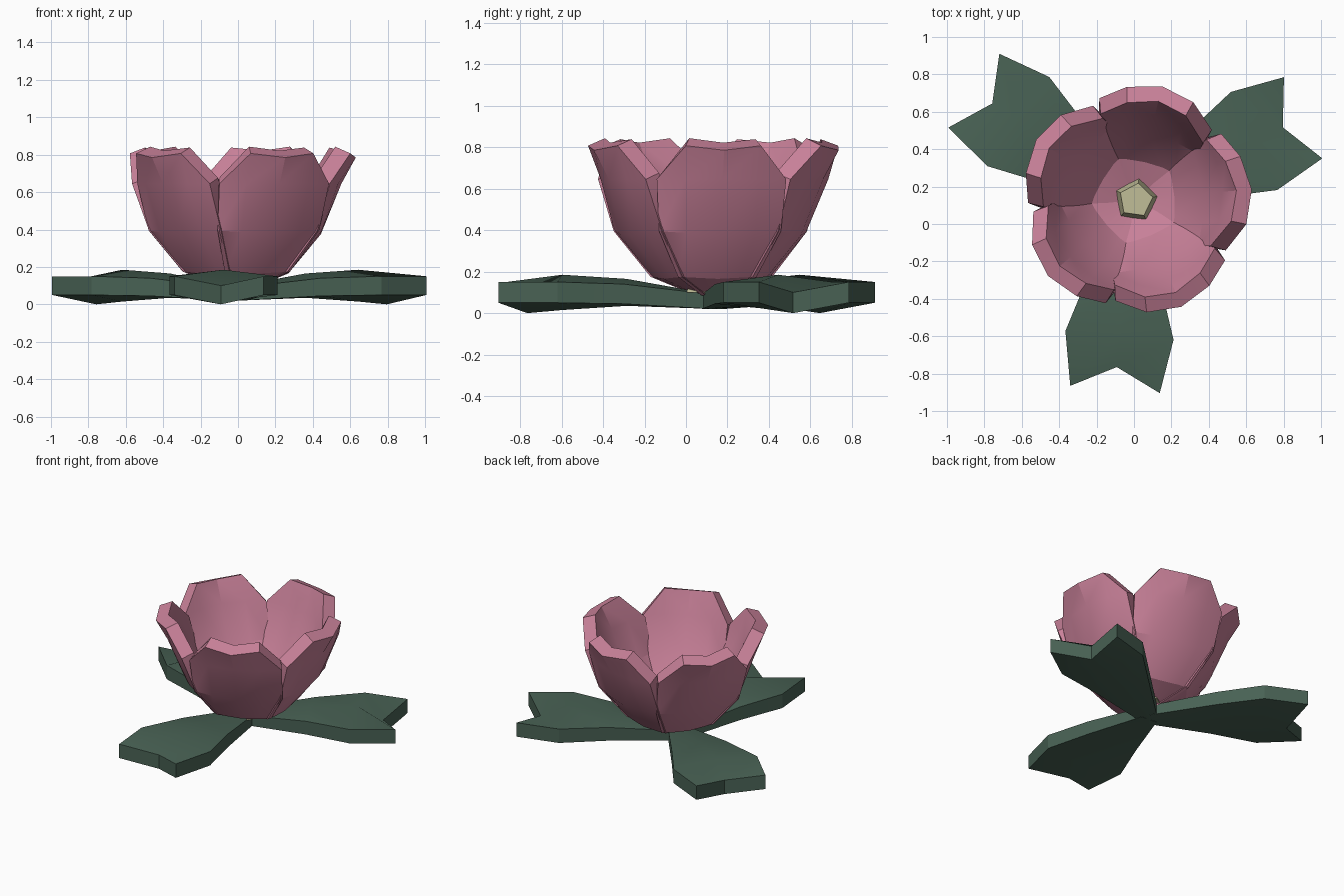
import bpy, bmesh, math

if "Cube" in bpy.data.objects:
    bpy.data.objects.remove(bpy.data.objects["Cube"])


def material(name, rgb):
    m = bpy.data.materials.new(name)
    m.diffuse_color = (*rgb, 1)
    m.use_nodes = True
    m.node_tree.nodes["Principled BSDF"].inputs["Base Color"].default_value = m.diffuse_color
    return m


PINK = material("petal pink", (0.585, 0.22, 0.32))
GREEN = material("leaf green", (0.065, 0.12, 0.088))
CREAM = material("pale olive", (0.53, 0.51, 0.31))


def finish(bm, name, mat, centre, angle, smooth, thickness=0):
    bmesh.ops.recalc_face_normals(bm, faces=bm.faces[:])
    me = bpy.data.meshes.new(name)
    bm.to_mesh(me)
    bm.free()
    me.materials.append(mat)
    ob = bpy.data.objects.new(name, me)
    ob.location = (*centre, 0)
    ob.rotation_euler.z = math.radians(angle)
    bpy.context.collection.objects.link(ob)
    bpy.ops.object.select_all(action='DESELECT')
    ob.select_set(True)
    bpy.context.view_layer.objects.active = ob
    if thickness:
        sol = ob.modifiers.new("thickness", 'SOLIDIFY')
        sol.thickness = thickness
        sol.offset = -1
        bpy.ops.object.convert(target='MESH')
    bpy.ops.object.shade_smooth_by_angle(angle=math.radians(smooth))
    return ob


# Leaves: ridged blades with a notched end
# (edge radius, ridge radius, half width, edge top, ridge top, edge bottom, ridge bottom)
LEAF = [(0.0, 0.0, 0.06, 0.09, 0.09, 0.02, 0.02),
        (0.42, 0.42, 0.19, 0.14, 0.165, 0.045, 0.035),
        (0.73, 0.73, 0.29, 0.15, 0.185, 0.05, 0.015),
        (1.02, 0.90, 0.24, 0.15, 0.10, 0.05, 0.0)]


def leaf(k):
    bm = bmesh.new()
    loops = []
    for re, rm, w, te, tm, be, bt in LEAF:
        loops.append([bm.verts.new(p) for p in (
            (re, w, te), (rm, 0, tm), (re, -w, te), (re, -w, be), (rm, 0, bt), (re, w, be))])
    for a, b in zip(loops, loops[1:]):
        for i in range(6):
            j = (i + 1) % 6
            bm.faces.new((a[i], a[j], b[j], b[i]))
    for e in (loops[0], loops[-1]):            # end caps in two halves
        bm.faces.new((e[0], e[1], e[4], e[5]))
        bm.faces.new((e[1], e[2], e[3], e[4]))
    finish(bm, f"leaf_{k + 1}", GREEN, (-0.018, 0.132), 25.3 + 120 * k, 25)


for k in range(3):
    leaf(k)


# Petals: shallow cupped strips (radius, half width, height, edge lift, edge drop, lean)
PETAL = [(0.06, 0.06, 0.085, 0.0, 0.0, 0),
         (0.26, 0.19, 0.165, 0.01, 0.02, 0),
         (0.435, 0.295, 0.375, 0.02, 0.045, 0),
         (0.545, 0.312, 0.645, 0.0, 0.075, 0.015)]


def petal(k):
    bm = bmesh.new()
    vs = [[bm.verts.new((r - d * t * t + lean * t, w * t, z + lift * abs(t)))
           for t in (-1, -0.57, 0, 0.57, 1)] for r, w, z, lift, d, lean in PETAL]
    for a, b in zip(vs, vs[1:]):
        for i in range(4):
            bm.faces.new((a[i], a[i + 1], b[i + 1], b[i]))
    # notched rim narrows to three points
    top = [bm.verts.new((0.622 - 0.045 * abs(t), 0.182 * t, 0.785 + 0.022 * abs(t))) for t in (-1, 0, 1)]
    e = vs[-1]
    bm.faces.new((e[1], e[2], top[1], top[0]))
    bm.faces.new((e[2], e[3], top[2], top[1]))
    bm.faces.new((e[0], e[1], top[0]))
    bm.faces.new((e[3], e[4], top[2]))
    bm.normal_update()
    if sum(f.normal.x for f in bm.faces) < 0:
        bmesh.ops.reverse_faces(bm, faces=bm.faces[:])
    finish(bm, f"petal_{k + 1}", PINK, (0.01, 0.13), 5 + 72 * k, 20, 0.09)


for k in range(5):
    petal(k)

# Flower centre: small five-sided pod
bpy.ops.mesh.primitive_cone_add(vertices=5, radius1=0.14, radius2=0.092, depth=0.2,
                                location=(0.01, 0.127, 0.2),
                                rotation=(0, 0, math.radians(-8)))
pod = bpy.context.object
pod.name = "flower_centre"
pod.data.materials.append(CREAM)
